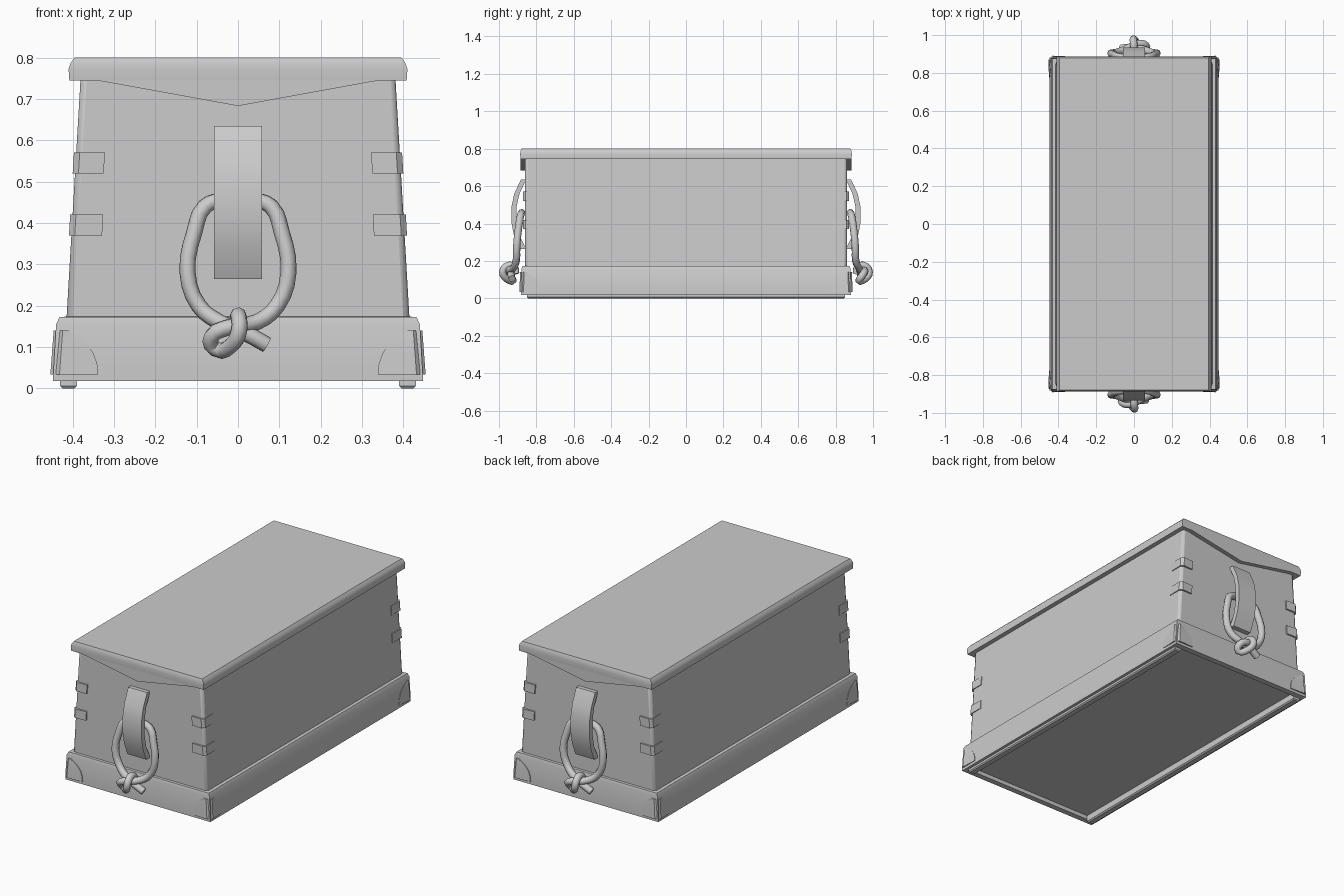
import bpy, bmesh, math

if "Cube" in bpy.data.objects:
    bpy.data.objects.remove(bpy.data.objects["Cube"])


def loft(name, rings, bevel=0, mirror=False):
    """Skin a stack of equal-length point rings and cap both ends."""
    bm = bmesh.new()
    rows = [[bm.verts.new(p) for p in r] for r in rings]
    n = len(rows[0])
    for a, b in zip(rows, rows[1:]):
        for i in range(n):
            j = (i + 1) % n
            bm.faces.new((a[i], a[j], b[j], b[i]))
    bm.faces.new(rows[0][::-1])
    bm.faces.new(rows[-1])
    bmesh.ops.recalc_face_normals(bm, faces=bm.faces)
    me = bpy.data.meshes.new(name)
    bm.to_mesh(me)
    bm.free()
    ob = bpy.data.objects.new(name, me)
    bpy.context.collection.objects.link(ob)
    bpy.ops.object.select_all(action='DESELECT')
    bpy.context.view_layer.objects.active = ob
    ob.select_set(True)
    bpy.ops.object.shade_smooth_by_angle(angle=math.radians(35))
    if bevel:
        m = ob.modifiers.new("bevel", 'BEVEL')
        m.width, m.segments = bevel, 2
    if mirror:
        m = ob.modifiers.new("mirror", 'MIRROR')
        m.use_axis = (True, True, False)
    return ob


def rect(hx, hy, z):
    return [(-hx, -hy, z), (hx, -hy, z), (hx, hy, z), (-hx, hy, z)]


def turned_copy(ob, name):
    c = ob.copy()
    c.name = name
    c.rotation_euler.z = math.pi
    bpy.context.collection.objects.link(c)


# Tapered body
loft("body", [rect(.416, .862, .15), rect(.38, .86, .765)], bevel=.015)

# Base moulding with a recessed underside
loft("base", [rect(.415, .85, .04), rect(.415, .85, .018), rect(.447, .882, .018),
              rect(.447, .882, .035), rect(.44, .88, .155), rect(.432, .875, .172),
              rect(.41, .86, .174)])

# Two long runners under the base
for s, side in ((-1, "left"), (1, "right")):
    r = loft(side + "_runner", [rect(.014, .845, 0), rect(.021, .85, .006), rect(.021, .85, .042)])
    r.location.x = s * .41

# Lid with a rounded lip
loft("lid", [rect(.37, .85, .747), rect(.408, .885, .745), rect(.41, .887, .772),
             rect(.405, .885, .787), rect(.395, .88, .8)])

# Pointed fascia under each end of the lid
tri = [(-.38, .752), (0, .683), (.38, .752)]
fascia = loft("front_fascia", [[(x, y, z) for x, z in tri] for y in (-.85, -.885)])
turned_copy(fascia, "back_fascia")

# Wrap-around corner straps, two per corner
for k, (z0, top_x, e) in enumerate(((.37, .402, .08), (.52, .393, .075))):
    rings = []
    for z, x in ((z0, top_x + .007), (z0 + .05, top_x + .004)):
        y = -.872
        rings.append([(x - e, y + .02, z), (x - e, y + .003, z), (x - .014, y, z),
                      (x, y + .014, z), (x - .002, y + e + .012, z),
                      (x - .025, y + e + .012, z), (x - .025, y + .025, z)])
    loft(f"corner_strap_{k + 1}", rings, mirror=True)

# Rounded corner guards on the base
rings = []
for t in (0, .25, .5, .7, .85, .95, 1):
    z = .033 + .107 * t
    e = max(.115 * math.sqrt(1 - t * t), .04)
    x, y = .454 - .008 * t, -.891 + .004 * t
    rings.append([(x - e, y + .03, z), (x - e, y + .004, z), (x - .022, y, z),
                  (x, y + .022, z), (x - .004, y + e, z), (x - .03, y + e, z),
                  (x - .03, y + .03, z)])
loft("base_corner_guard", rings, mirror=True)

# Arched handle bracket on each end
arch = [(-.855, .635), (-.883, .635), (-.918, .56), (-.933, .49), (-.934, .41), (-.92, .335),
        (-.89, .265), (-.855, .265), (-.89, .335), (-.906, .41), (-.906, .49), (-.89, .56)]
bracket = loft("front_bracket", [[(x, y, z) for y, z in arch] for x in (-.058, .058)])
turned_copy(bracket, "back_bracket")

# Knotted rope ring hanging through each bracket
left = [(-.045, -.925, .16), (-.095, -.908, .2), (-.122, -.905, .28), (-.105, -.895, .38),
        (-.08, -.885, .44), (-.04, -.88, .455)]
path = [(.07, -.93, .105), (.025, -.935, .13)] + left
path += [(-x, y, z) for x, y, z in reversed(left)]
path += [(-.02, -.955, .148), (-.064, -.945, .125), (-.055, -.925, .095), (-.015, -.96, .105),
         (.003, -.98, .14), (.002, -.96, .172), (0, -.92, .17), (.005, -.91, .13)]
cu = bpy.data.curves.new("rope", 'CURVE')
cu.dimensions = '3D'
cu.bevel_depth, cu.bevel_resolution, cu.resolution_u = .0195, 2, 3
cu.use_fill_caps = True
sp = cu.splines.new('BEZIER')
sp.bezier_points.add(len(path) - 1)
for p, co in zip(sp.bezier_points, path):
    p.co = co
    p.handle_left_type = p.handle_right_type = 'AUTO'
rope = bpy.data.objects.new("front_rope", cu)
bpy.context.collection.objects.link(rope)
turned_copy(rope, "back_rope")
